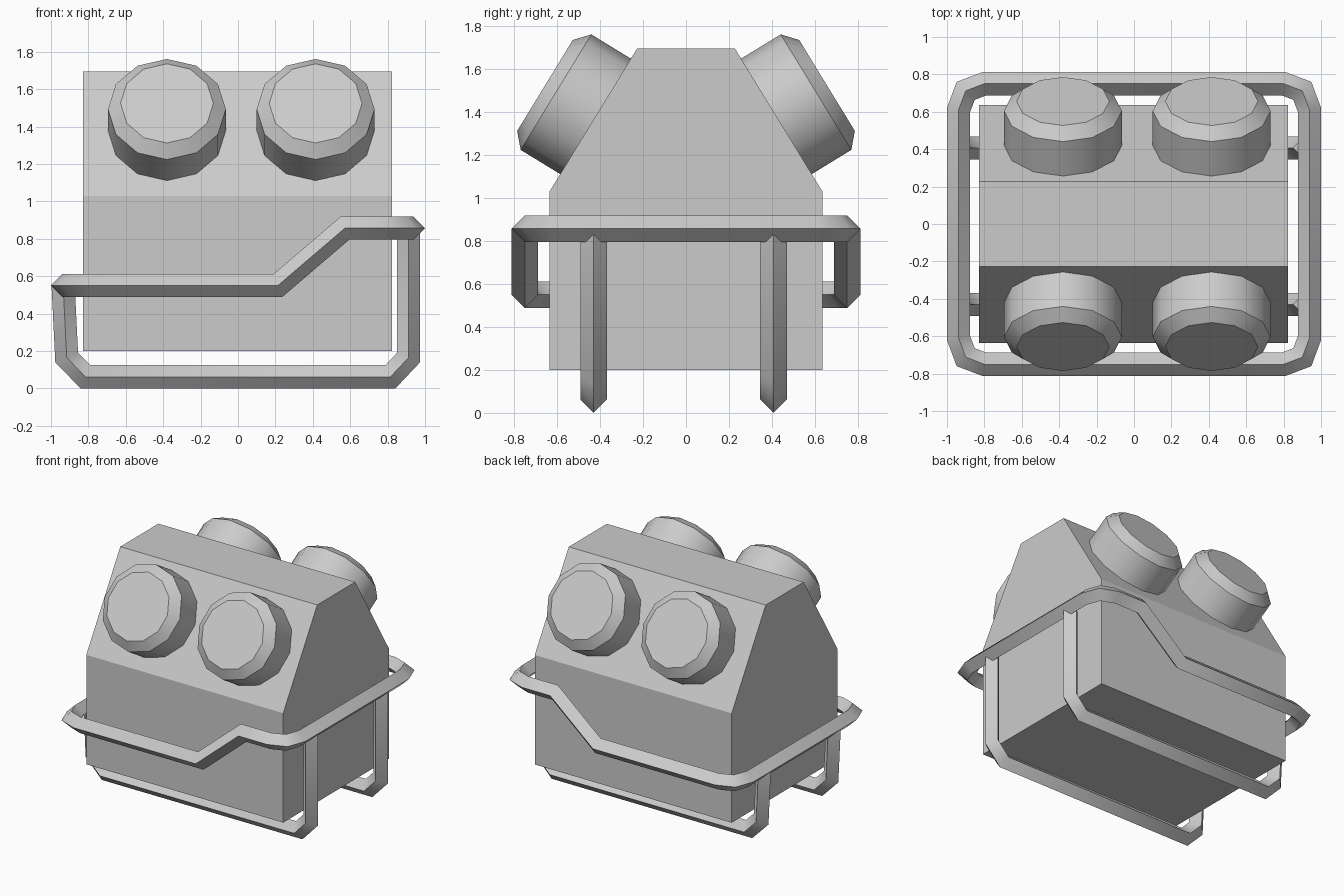
import bpy, bmesh, math
from mathutils import Vector

if "Cube" in bpy.data.objects:
    bpy.data.objects.remove(bpy.data.objects["Cube"])


def finish(name, bm, smooth=None):
    bmesh.ops.recalc_face_normals(bm, faces=bm.faces[:])
    mesh = bpy.data.meshes.new(name)
    bm.to_mesh(mesh)
    bm.free()
    ob = bpy.data.objects.new(name, mesh)
    bpy.context.collection.objects.link(ob)
    if smooth:
        bpy.ops.object.select_all(action='DESELECT')
        ob.select_set(True)
        bpy.context.view_layer.objects.active = ob
        bpy.ops.object.shade_smooth_by_angle(angle=math.radians(smooth))
    return ob


def bridge(bm, a, b):
    n = len(a)
    for i in range(n):
        bm.faces.new((a[i], a[(i + 1) % n], b[(i + 1) % n], b[i]))


def diamond_bar(name, path, up, closed, r=0.062):
    """Sweep a mitred four-sided diamond section along a path."""
    bm = bmesh.new()
    pts = [Vector(p) for p in path]
    n = len(pts)
    up = Vector(up)
    rings = []
    for i, p in enumerate(pts):
        d_out = (pts[(i + 1) % n] - p).normalized()
        d_in = (p - pts[i - 1]).normalized()
        if not closed and i == 0:
            d_in = d_out
        if not closed and i == n - 1:
            d_out = d_in
        t = (d_in + d_out).normalized()
        side = d_in.cross(up).normalized()
        top = side.cross(d_in)
        ring = []
        for o in (side * r, top * r, -side * r, -top * r):
            ring.append(bm.verts.new(p + o - d_in * (o.dot(t) / d_in.dot(t))))
        rings.append(ring)
    for a, b in zip(rings, rings[1:]):
        bridge(bm, a, b)
    if closed:
        bridge(bm, rings[-1], rings[0])
    else:
        bm.faces.new(rings[0])
        bm.faces.new(rings[-1])
    return finish(name, bm, 35)


# Main housing: gabled profile extruded along x
half = [(0.635, 0.2), (0.635, 1.03), (0.228, 1.695)]
profile = half + [(-y, z) for y, z in reversed(half)]
bm = bmesh.new()
ends = [[bm.verts.new((x, y, z)) for y, z in profile] for x in (-0.828, 0.824)]
bridge(bm, *ends)
for e in ends:
    bm.faces.new(e)
finish("housing", bm)

# Stepped guard rail around the housing
LOW, HIGH = 0.55, 0.857
front = [(-0.938, -0.61, LOW), (-0.90, -0.712, LOW), (-0.80, -0.75, LOW),
         (0.213, -0.75, LOW), (0.572, -0.75, HIGH),
         (0.80, -0.75, HIGH), (0.90, -0.712, HIGH), (0.938, -0.61, HIGH)]
back = [(x, -y, z) for x, y, z in reversed(front)]
diamond_bar("guard_rail", front + back, (0, 0, 1), True)

# Two skid frames hanging from the rail
for label, y in (("front", -0.43), ("back", 0.407)):
    path = [(-0.935, LOW), (-0.916, 0.165), (-0.815, 0.062),
            (0.815, 0.062), (0.912, 0.165), (0.912, HIGH)]
    diamond_bar(label + "_skid", [(x, y, z) for x, z in path], (0, 1, 0), False)

# Four chamfered twelve-sided drums on the sloped faces
for label, s in (("front", -1), ("back", 1)):
    axis = Vector((0, s * 0.853, 0.522)).normalized()
    right = Vector((1, 0, 0))
    up = axis.cross(right)
    for side, cx in (("left", -0.38), ("right", 0.415)):
        bm = bmesh.new()
        rim = Vector((cx, s * 0.605, 1.4925))
        rings = []
        for radius, depth in ((0.315, -0.26), (0.315, 0), (0.248, 0.06)):
            ring = []
            for k in range(12):
                a = math.tau * k / 12
                ring.append(bm.verts.new(rim + axis * depth + radius * (
                    right * math.cos(a) + up * math.sin(a))))
            rings.append(ring)
        bridge(bm, rings[0], rings[1])
        bridge(bm, rings[1], rings[2])
        bm.faces.new(rings[0])
        bm.faces.new(rings[2])
        finish(f"{label}_{side}_drum", bm, 35)
